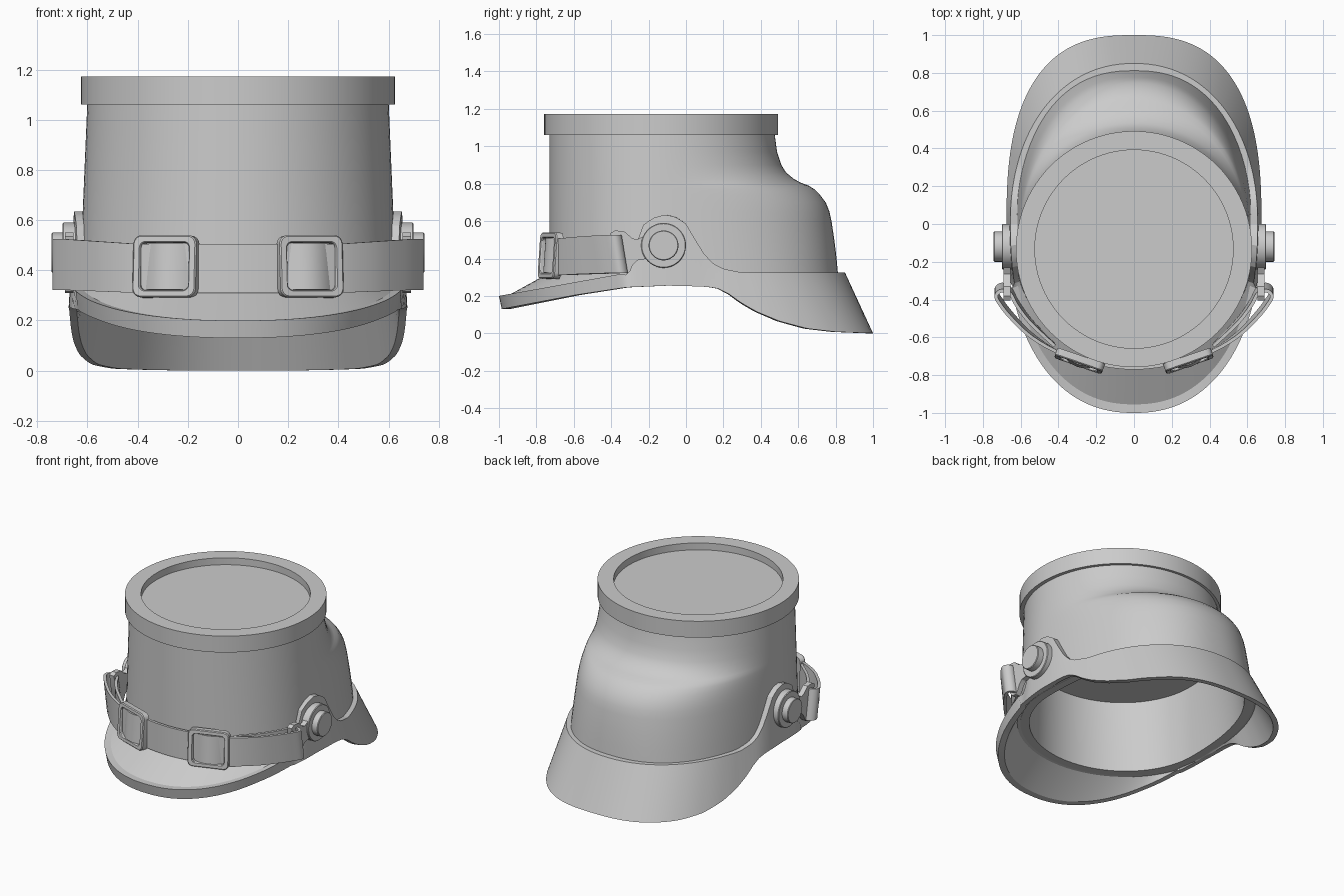
import bpy, bmesh, math
from mathutils import Vector, Matrix

if "Cube" in bpy.data.objects:
    bpy.data.objects.remove(bpy.data.objects["Cube"])

grey = bpy.data.materials.new("plain grey")
grey.diffuse_color = (0.6, 0.6, 0.6, 1)
grey.use_nodes = True
grey.node_tree.nodes["Principled BSDF"].inputs["Base Color"].default_value = grey.diffuse_color


def finish(name, bm, angle=35):
    bmesh.ops.remove_doubles(bm, verts=bm.verts, dist=0.0003)
    bmesh.ops.recalc_face_normals(bm, faces=bm.faces)
    me = bpy.data.meshes.new(name)
    bm.to_mesh(me)
    bm.free()
    me.materials.append(grey)
    me.shade_smooth()
    me.set_sharp_from_angle(angle=math.radians(angle))
    ob = bpy.data.objects.new(name, me)
    bpy.context.collection.objects.link(ob)
    return ob


def loft(name, rings, ring_closed=True, loop=False, caps=False, angle=35):
    bm = bmesh.new()
    vs = [[bm.verts.new(p) for p in r] for r in rings]
    n = len(rings[0])
    for i in range(len(vs) if loop else len(vs) - 1):
        a, b = vs[i], vs[(i + 1) % len(vs)]
        for j in range(n if ring_closed else n - 1):
            k = (j + 1) % n
            bm.faces.new((a[j], a[k], b[k], b[j]))
    if caps:
        bm.faces.new(vs[0])
        bm.faces.new(vs[-1])
    return finish(name, bm, angle)


def interp(table, v):
    if v <= table[0][0]:
        return table[0][1]
    for (a, p), (b, q) in zip(table, table[1:]):
        if v <= b:
            return p + (q - p) * (v - a) / (b - a)
    return table[-1][1]


def oval(t, a, front, back, nf, nb, cy=0.0):
    c, s = math.cos(t), math.sin(t)
    n = nb if s > 0 else nf
    r = (abs(c) ** n + abs(s) ** n) ** (-1 / n)
    return a * c * r, cy + (back if s > 0 else front) * s * r


def smooth_path(pts, steps=5):
    out = []
    for i in range(len(pts) - 1):
        p0, p1, p2, p3 = [Vector(pts[max(0, min(len(pts) - 1, i + k))]) for k in (-1, 0, 1, 2)]
        for j in range(steps):
            u = j / steps
            out.append(0.5 * (2 * p1 + (p2 - p0) * u + (2 * p0 - 5 * p1 + 4 * p2 - p3) * u * u
                              + (3 * p1 - p0 - 3 * p2 + p3) * u ** 3))
    return out + [Vector(pts[-1])]


# Crown: round on top, long oval at the base, hump at the back, hollow below
HUMP = [(.255, .818), (.4, .805), (.5, .793), (.6, .778), (.65, .767), (.7, .747), (.74, .717),
        (.77, .687), (.79, .655), (.805, .615), (.825, .577), (.86, .535), (.9, .51), (.97, .487), (1.08, .472)]


def crown_point(t, z, off=0.0):
    k = (z - .255) / .825
    return oval(t, .635 - .035 * k - off, .6 - off, interp(HUMP, z) + .13 - off, 2, 2.4 - .4 * k, -.13)


TS = [2 * math.pi * i / 96 for i in range(96)]
zs = [z for z, _ in HUMP]
rings = [[(*crown_point(t, z, .055), z) for t in TS] for z in reversed(zs) if z < .75]
rings += [[(*crown_point(t, z), z) for t in TS] for z in zs]
loft("crown", rings, caps=True)

# Top rim with a recessed lid
prof = [(.55, 1.06), (.625, 1.06), (.625, 1.172), (.525, 1.172), (.525, 1.125)]
loft("top_rim", [[(r * math.cos(t), -.133 + r * math.sin(t), z) for t in TS] for r, z in prof], caps=True)

# Lower shell: front visor, side lugs and neck guard in one swept ring
TOP = [(-.33, .32), (-.29, .36), (-.265, .47), (-.24, .57), (-.18, .615), (-.11, .635), (-.05, .62),
       (0, .585), (.05, .5), (.1, .42), (.15, .37), (.2, .345), (.3, .325)]
BOT = [(-1, .13), (-.6, .205), (-.33, .245), (-.1, .255), (.1, .25), (.17, .24), (.23, .21),
       (.3, .16), (.38, .115), (.5, .065), (.65, .025), (.8, .008), (1, 0)]
rings = []
for i in range(220):
    t = 2 * math.pi * i / 220
    ox, oy = oval(t, .675, 1, 1, 2.25, 2.65)
    zb = interp(BOT, oy)
    cx, cy = crown_point(t, .3, .02)
    p6 = (cx, cy, .262)
    if oy < -.33:
        zr = .2 + (oy + 1) * .18
        ix, iy = oval(t, .64, .955, 1, 2.25, 2.65)
        bx, by = crown_point(t, .26, -.02)
        rings.append([(cx, cy, max(zr + .02, .335)), (ix, iy, zr), (ox, oy, zr),
                      (ox * .985, oy * .985, zb), (ix * .985, iy * .985, zb), (bx, by, .257), p6])
    else:
        ux, uy = oval(t, .655, 1, .85, 2.25, 2.15)
        jx, jy = oval(t, .61, .955, .81, 2.25, 2.15)
        lx, ly = oval(t, .645, .96, .968, 2.25, 2.65)
        bx, by = oval(t, .638, .955, .845, 2.25, 2.2)
        zt = interp(TOP, uy)
        mid = [u + (o - u) * .03 for u, o in zip((ux, uy, zt), (ox, oy, zb))]
        rings.append([(jx, jy, zt), (ux, uy, zt), mid, (ox, oy, zb), (lx, ly, zb), (bx, by, .257), p6])
loft("visor_and_neck_guard", rings, loop=True, angle=24)

# Strap: runs round the front, loops round each bracket and doubles back
half = [(0, -.762), (.15, -.748), (.3, -.715), (.42, -.67), (.55, -.585), (.65, -.485), (.705, -.415),
        (.73, -.37), (.715, -.342), (.685, -.338), (.652, -.36), (.62, -.42), (.55, -.515), (.42, -.645)]
path = smooth_path([(-x, y) for x, y in reversed(half[1:])] + half)
rings = []
for i, p in enumerate(path):
    d = (path[min(i + 1, len(path) - 1)] - path[max(i - 1, 0)]).normalized()
    nx, ny = -d.y * .009, d.x * .009
    k = max(0, min(1, (abs(p.x) - .4) / .3))
    lo, hi, lean = .31 + .012 * k, .505 + .02 * k, .017 * k
    rings.append([(p.x - nx, p.y - ny + lean, lo), (p.x + nx, p.y + ny + lean, lo),
                  (p.x + nx, p.y + ny - lean, hi), (p.x - nx, p.y - ny - lean, hi)])
loft("chin_strap", rings, caps=True)


def rounded_rect(w, h, r, y):
    pts = []
    for q, (sx, sz) in enumerate(((1, 1), (-1, 1), (-1, -1), (1, -1))):
        for k in range(6):
            a = math.pi / 2 * (q + k / 5)
            pts.append((sx * (w / 2 - r) + r * math.cos(a), y, sz * (h / 2 - r) + r * math.sin(a)))
    return pts


def disc(name, side, radius, x0, x1):
    b = .004
    prof = [(radius, x0), (radius, x1 - b), (radius - b, x1)]
    loft(name, [[(side * x, -.12 + r * math.cos(t), .47 + r * math.sin(t)) for t in TS[::2]]
                for r, x in prof], caps=True, angle=30)


for side, label in ((1, "right"), (-1, "left")):
    # Buckle frame
    place = (Matrix.Translation((side * .288, -.724, .415)) @ Matrix.Rotation(side * math.radians(19), 4, 'Z')
             @ Matrix.Rotation(math.radians(-4), 4, 'X'))
    spec = [(.266, .248, .035, .02), (.266, .248, .035, -.016), (.256, .238, .03, -.022),
            (.212, .198, .025, -.022), (.204, .19, .022, -.016), (.204, .19, .022, .02)]
    ob = loft(label + "_buckle", [rounded_rect(*s) for s in spec], loop=True, angle=30)
    ob.matrix_world = place
    # Strap fold bulging through the buckle
    rows = []
    for k in range(13):
        u = -1 + k / 6
        y = .014 - .042 * (1 - u * u)
        rows.append([(u * .1, y, -.093), (u * .1, y, .093), (u * .1, .018, .093), (u * .1, .018, -.093)])
    ob = loft(label + "_strap_fold", rows, caps=True)
    ob.matrix_world = place
    # Pivot discs
    disc(label + "_pivot_plate", side, .12, .63, .70)
    disc(label + "_pivot_button", side, .08, .69, .743)
    # Bracket arm from the pivot to the strap loop
    outline = [(-.18, .545), (-.235, .515), (-.265, .50), (-.29, .51), (-.33, .545), (-.38, .55), (-.405, .535),
               (-.375, .345), (-.355, .315), (-.32, .31), (-.30, .33), (-.285, .365), (-.26, .39),
               (-.235, .395), (-.18, .40)]
    loft(label + "_bracket_arm", [[(side * x, y, z) for y, z in outline] for x in (.655, .69)],
         caps=True, angle=30)
